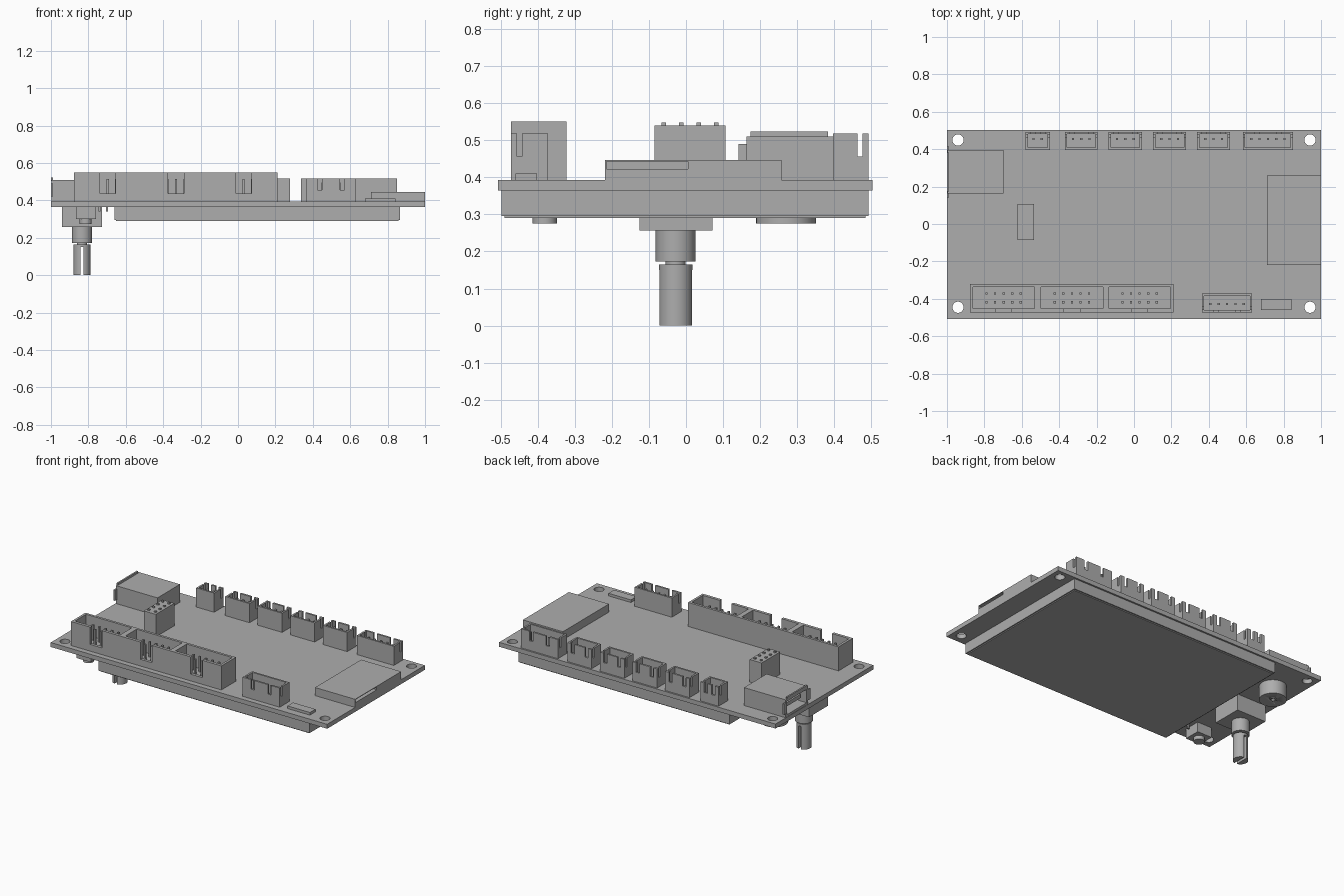
import bpy, bmesh, math
from mathutils import Matrix

if "Cube" in bpy.data.objects:
    bpy.data.objects.remove(bpy.data.objects["Cube"], do_unlink=True)

grey = bpy.data.materials.new("plain_grey")
grey.use_nodes = True
COLOR = (0.42, 0.42, 0.42, 1)
grey.diffuse_color = COLOR
grey.node_tree.nodes["Principled BSDF"].inputs["Base Color"].default_value = COLOR

BOTTOM, TOP = 0.364, 0.393      # circuit board faces


def add_box(bm, x0, x1, y0, y1, z0, z1):
    m = Matrix.Translation(((x0 + x1) / 2, (y0 + y1) / 2, (z0 + z1) / 2))
    bmesh.ops.create_cube(bm, size=1, matrix=m @ Matrix.Diagonal((x1 - x0, y1 - y0, z1 - z0, 1)))


def add_cyl(bm, x, y, r, z0, z1, sides=40):
    bmesh.ops.create_cone(bm, cap_ends=True, segments=sides, radius1=r, radius2=r, depth=z1 - z0,
                          matrix=Matrix.Translation((x, y, (z0 + z1) / 2)))


def finish(name, bm, smooth=False):
    mesh = bpy.data.meshes.new(name)
    bm.to_mesh(mesh)
    bm.free()
    ob = bpy.data.objects.new(name, mesh)
    bpy.context.collection.objects.link(ob)
    mesh.materials.append(grey)
    if smooth:
        bpy.ops.object.select_all(action='DESELECT')
        ob.select_set(True)
        bpy.context.view_layer.objects.active = ob
        bpy.ops.object.shade_smooth_by_angle(angle=math.radians(35))
    return ob


def boxes(name, *dims):
    bm = bmesh.new()
    for d in dims:
        add_box(bm, *d)
    return finish(name, bm)


def cylinder(name, *dims):
    bm = bmesh.new()
    add_cyl(bm, *dims)
    return finish(name, bm, True)


def cut(ob, cutter):
    # Subtract the cutter, then keep it as a hidden helper
    mod = ob.modifiers.new("cut", 'BOOLEAN')
    mod.operation = 'DIFFERENCE'
    mod.solver = 'EXACT'
    mod.object = cutter
    bpy.ops.object.select_all(action='DESELECT')
    ob.select_set(True)
    bpy.context.view_layer.objects.active = ob
    bpy.ops.object.modifier_apply(modifier=mod.name)
    bpy.data.objects.remove(cutter, do_unlink=True)


# Circuit board with corner mounting holes
board = boxes("circuit_board", (-1, 1, -0.507, 0.503, BOTTOM, TOP))
bm = bmesh.new()
for x in (-0.941, 0.941):
    for y in (-0.445, 0.449):
        add_cyl(bm, x, y, 0.03, 0.3, 0.45)
cut(board, finish("hole_cutter", bm))

# Display on the underside
boxes("display_body", (-0.66, 0.866, -0.497, 0.492, 0.296, BOTTOM))
boxes("display_glass", (-0.652, 0.858, -0.489, 0.484, 0.29, 0.297))

# Rotary knob encoder with slotted shaft
EX, EY = -0.834, -0.028
boxes("encoder_body", (-0.94, -0.727, -0.126, 0.072, 0.257, BOTTOM))
cylinder("encoder_collar", EX, EY, 0.054, 0.173, 0.258)
cylinder("encoder_neck", EX, EY, 0.027, 0.16, 0.175)
shaft = cylinder("encoder_shaft", EX, EY, 0.045, 0, 0.165)
cut(shaft, boxes("slot_cutter", (EX - 0.009, EX + 0.009, -0.2, 0.2, -0.1, 0.15)))

# Buzzer with sound hole
buzzer = cylinder("buzzer", -0.83, 0.27, 0.081, 0.275, BOTTOM)
cut(buzzer, cylinder("sound_hole_cutter", -0.83, 0.27, 0.012, 0.2, 0.32))

# Push button and its pins
boxes("button_body", (-0.866, -0.76, -0.434, -0.328, 0.3, BOTTOM))
cylinder("button_cap", -0.815, -0.381, 0.033, 0.275, 0.301)
boxes("button_pins", *[(x - 0.006, x + 0.006, -0.396, -0.384, 0.34, BOTTOM + 0.002)
                       for x in (-0.74, -0.70)])


def pins(name, xs, ys, z1, z0=TOP):
    h = 0.006
    boxes(name, *[(x - h, x + h, y - h, y + h, z0 - 0.002, z1) for x in xs for y in ys])


def row(x, n, pitch=0.0446):
    return [x + (i - (n - 1) / 2) * pitch for i in range(n)]


def header(name, x0, x1, n, back):
    # Open shrouded socket with two slits in its outer wall
    y0, y1 = (0.396, 0.492) if back else (-0.472, -0.372)
    wall = 0.012
    outer = y1 if back else y0
    shell = boxes(name, (x0, x1, y0, y1, TOP - 0.002, 0.518))
    cut(shell, boxes("cavity", (x0 + wall, x1 - wall, y0 + wall, y1 - wall, 0.415, 0.6)))
    inset = 0.026 if n < 4 else 0.062
    slits = [(x - 0.012, x + 0.012, outer - 0.02, outer + 0.02, 0.456, 0.6)
             for x in (x0 + inset + 0.012, x1 - inset - 0.012)]
    cut(shell, boxes("slits", *slits))
    # Narrow notches in both end walls
    y = outer - 0.023 if back else outer + 0.023
    cut(shell, boxes("end_notches", (x0 - 0.1, x1 + 0.1, y - 0.007, y + 0.007, 0.456, 0.6)))
    pins(name + "_pins", row((x0 + x1) / 2, n), [0.455 if back else -0.428], 0.495, 0.41)


for i, (x0, x1, n) in enumerate([(-0.58, -0.45, 2), (-0.37, -0.194, 3), (-0.135, 0.042, 3),
                                 (0.102, 0.278, 3), (0.338, 0.513, 3), (0.582, 0.85, 5)]):
    header("back_header_%d" % (i + 1), x0, x1, n, True)
header("front_header", 0.363, 0.632, 5, False)

# Triple ribbon socket along the front edge
socket = boxes("ribbon_socket", (-0.878, 0.21, -0.472, -0.322, TOP - 0.002, 0.55))
for i, cx in enumerate((-0.697, -0.332, 0.03)):
    cut(socket, boxes("cavity", (cx - 0.165, cx + 0.165, -0.453, -0.338, 0.415, 0.7)))
    cut(socket, boxes("key_slot", (cx - 0.042, cx + 0.042, -0.6, -0.44, 0.437, 0.7)))
    pins("ribbon_pins_%d" % (i + 1), row(cx, 5, 0.046), (-0.418, -0.372), 0.515, 0.41)

# Square socket with eight raised pins
boxes("pin_socket", (-0.622, -0.535, -0.085, 0.107, TOP - 0.002, 0.54))
pins("pin_socket_tips", (-0.602, -0.556), row(0.011, 4, 0.047), 0.548, 0.53)

# Data port: hollow shell, flared lips and inner tongue
port = boxes("data_port", (-0.998, -0.697, 0.163, 0.396, TOP - 0.002, 0.51))
cut(port, boxes("port_cavity", (-1.1, -0.75, 0.178, 0.381, 0.408, 0.495)))
boxes("port_tongue", (-0.97, -0.74, 0.2, 0.36, 0.44, 0.465))
boxes("port_lips", (-1, -0.99, 0.174, 0.383, 0.505, 0.523),
      (-1, -0.99, 0.142, 0.166, 0.42, 0.49), (-1, -0.99, 0.393, 0.415, 0.42, 0.49))

# Memory card reader with a side slot
reader = boxes("card_reader", (0.71, 1, -0.218, 0.258, TOP - 0.002, 0.446))
cut(reader, boxes("card_slot", (0.78, 1.1, -0.215, 0.005, 0.423, 0.442)))

# Small chip beside the front header
boxes("small_chip", (0.68, 0.842, -0.46, -0.402, TOP - 0.002, 0.41))
